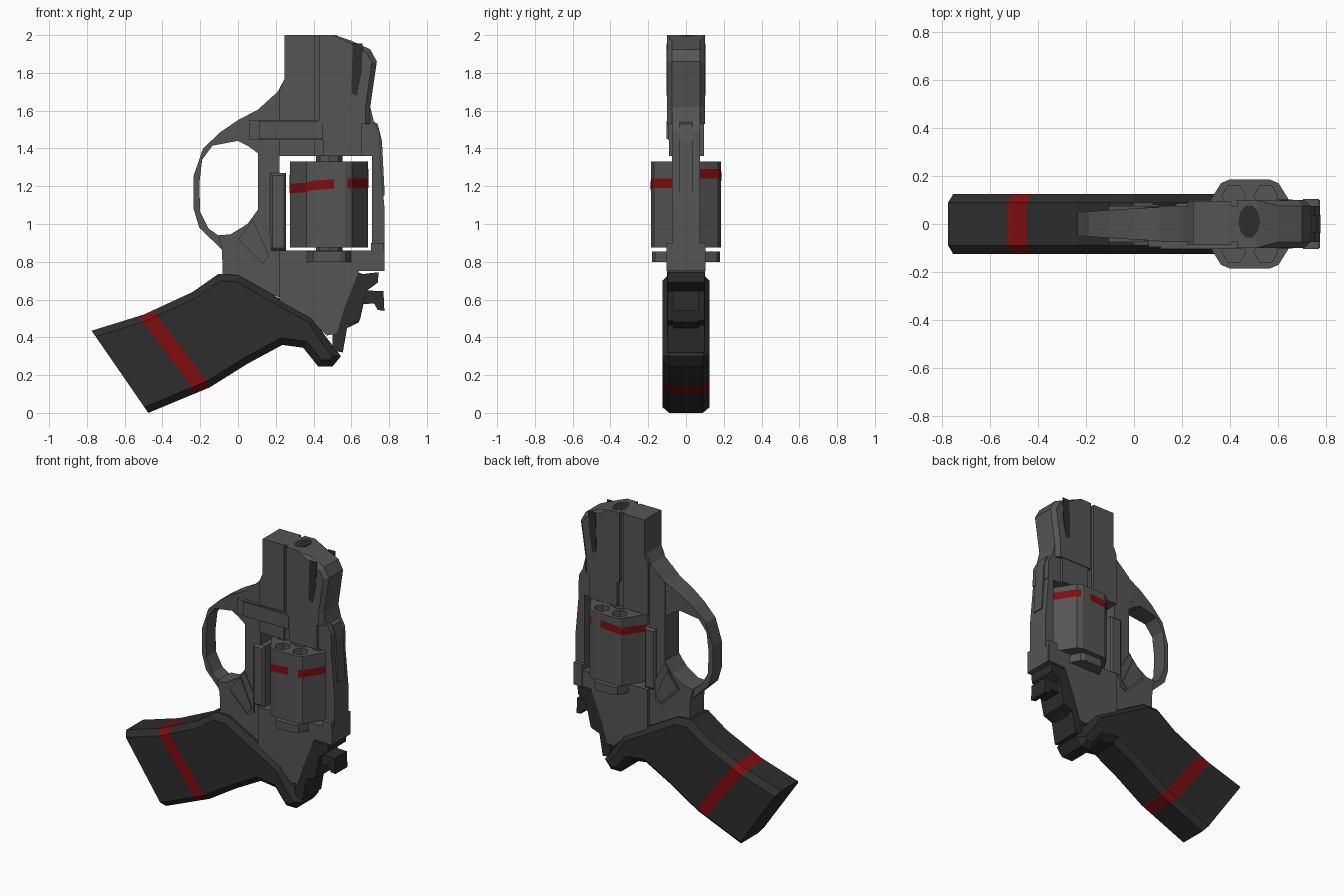
import bpy, bmesh, math
from mathutils import Vector


def material(name, col):
    m = bpy.data.materials.new(name)
    m.diffuse_color = (*col, 1)
    return m


GREY = material("gunmetal grey", (0.09, 0.09, 0.09))
BLACK = material("soft black", (0.026, 0.026, 0.026))
RED = material("dark red", (0.21, 0.004, 0.005))


def finish(bm, name, *mats):
    bmesh.ops.recalc_face_normals(bm, faces=bm.faces[:])
    me = bpy.data.meshes.new(name)
    bm.to_mesh(me)
    bm.free()
    ob = bpy.data.objects.new(name, me)
    bpy.context.collection.objects.link(ob)
    for m in mats:
        me.materials.append(m)
    return ob


def prism_bm(pts, y0, y1, bevel=0, pick=lambda a, b: True):
    """Extrude an x-z outline from y0 to y1, chamfering chosen rim edges."""
    bm = bmesh.new()
    a = [bm.verts.new((x, y0, z)) for x, z in pts]
    b = [bm.verts.new((x, y1, z)) for x, z in pts]
    bm.faces.new(a)
    bm.faces.new(b[::-1])
    n = len(pts)
    for i in range(n):
        j = (i + 1) % n
        bm.faces.new((a[i], b[i], b[j], a[j]))
    if bevel:
        bmesh.ops.recalc_face_normals(bm, faces=bm.faces[:])
        es = [e for e in bm.edges if abs(e.verts[0].co.y - e.verts[1].co.y) < 1e-5
              and pick(e.verts[0].co, e.verts[1].co)]
        bmesh.ops.bevel(bm, geom=es, offset=bevel, segments=1, affect='EDGES')
    return bm


def prism(name, pts, y0, y1, mat=GREY, bevel=0, pick=lambda a, b: True):
    return finish(prism_bm(pts, y0, y1, bevel, pick), name, mat)


def rect(x0, x1, z0, z1):
    return [(x0, z0), (x1, z0), (x1, z1), (x0, z1)]


def column(name, pts, z0, z1, mat=GREY):
    """Extrude an x-y outline upward."""
    bm = bmesh.new()
    f = bm.faces.new([bm.verts.new((x, y, z0)) for x, y in pts])
    r = bmesh.ops.extrude_face_region(bm, geom=[f])
    for v in r["geom"]:
        if isinstance(v, bmesh.types.BMVert):
            v.co.z = z1
    return finish(bm, name, mat)


# Barrel: core with two raised sides leaving a groove between them
prism("barrel_core", [(0.245, 2.0), (0.51, 2.0), (0.60, 1.97), (0.70, 1.925), (0.735, 1.86),
      (0.70, 1.62), (0.72, 1.54), (0.75, 1.485), (0.755, 1.36), (0.105, 1.36), (0.105, 1.605),
      (0.21, 1.70), (0.245, 1.765)], -0.075, 0.075)
prism("barrel_lug", [(0.245, 2.0), (0.405, 2.0), (0.405, 1.36), (0.22, 1.36), (0.22, 1.71),
      (0.245, 1.765)], -0.085, 0.095)
prism("barrel_side", [(0.43, 2.0), (0.51, 2.0), (0.60, 1.97), (0.70, 1.925), (0.735, 1.86),
      (0.70, 1.62), (0.70, 1.53), (0.43, 1.53)], -0.1, 0.1, GREY, 0.025,
      lambda a, b: a.x > 0.55 and b.x > 0.55)
prism("barrel_hinge_plate", rect(0.06, 0.655, 1.445, 1.55), -0.096, 0.07)
prism("hinge_cover", rect(0.11, 0.45, 1.45, 1.545), -0.104, -0.09)
prism("barrel_rear_plate", rect(0.45, 0.655, 1.36, 1.55), -0.09, 0.095)
for s, side in ((-1, "front"), (1, "back")):
    prism("barrel_slit_" + side, [(0.607, 1.955), (0.66, 1.955), (0.655, 1.81), (0.63, 1.68),
          (0.60, 1.69)], s * 0.098, s * 0.103, BLACK)
column("muzzle_bore", [(0.48 + 0.045 * math.cos(i * math.pi / 5), 0.01 + 0.07 * math.sin(i * math.pi / 5))
       for i in range(10)], 1.996, 2.001, BLACK)

# Top strap with sighting rib
prism("top_strap", [(0.71, 1.37), (0.75, 1.37), (0.775, 1.09), (0.775, 0.84), (0.71, 0.84)],
      -0.075, 0.075)
prism("sight_rib", [(0.70, 1.55), (0.74, 1.53), (0.762, 1.44), (0.777, 1.15), (0.74, 1.15)],
      -0.038, 0.038)

# Frame around and below the window
prism("frame_bridge", [(0.105, 1.37), (0.22, 1.37), (0.22, 1.27), (0.255, 1.27), (0.255, 0.60),
      (0.0, 0.69), (-0.08, 0.70), (-0.085, 0.865), (-0.105, 0.94), (-0.04, 0.945), (0.05, 1.0),
      (0.105, 1.075)], -0.075, 0.075)
prism("frame_hinge_post", rect(0.17, 0.255, 0.86, 1.27), -0.088, 0.088, GREY, 0.012)
prism("rear_frame", [(0.22, 0.86), (0.775, 0.86), (0.775, 0.75), (0.64, 0.75), (0.565, 0.56),
      (0.52, 0.42), (0.47, 0.41), (0.40, 0.48), (0.22, 0.58)], -0.1, 0.1)
prism("rear_frame_ledge", rect(0.705, 0.772, 0.75, 0.90), -0.104, 0.104)

# Trigger guard, narrower toward its outer end
guard = prism("trigger_guard", [(0.22, 1.70), (0.105, 1.605), (0, 1.55), (-0.095, 1.485),
      (-0.185, 1.40), (-0.235, 1.255), (-0.235, 1.08), (-0.205, 0.98), (-0.085, 0.865),
      (-0.04, 0.945), (-0.105, 0.94), (-0.155, 0.975), (-0.20, 1.065), (-0.205, 1.21),
      (-0.19, 1.34), (-0.135, 1.415), (0, 1.44), (0.05, 1.415), (0.105, 1.375), (0.22, 1.375)],
      -0.07, 0.07)
for v in guard.data.vertices:
    v.co.y *= min(1, 0.93 + v.co.x)
prism("trigger", [(0.105, 1.06), (0.175, 0.93), (0.175, 0.80), (0.13, 0.775), (-0.01, 0.91),
      (0.05, 0.985)], -0.082, 0.082)
prism("trigger_web", [(0.08, 1.02), (0.165, 0.83), (0.13, 0.79), (0.0, 0.92)], -0.09, 0.09)

# Six-sided cylinder with chambers
CX = 0.4825
quarter = [(0.207, 0.03), (0.12, 0.17), (0.085, 0.185)]
half = quarter + [(-x, y) for x, y in quarter[::-1]]
outline = half + [(-x, -y) for x, y in half]
drum = column("cylinder", [(CX + x, y) for x, y in outline], 0.875, 1.33)
for i in range(6):
    a = i * math.pi / 3
    px, py = CX + 0.133 * math.cos(a), 0.133 * math.sin(a)
    cut = column("chamber_cutter_%d" % i, [(px + 0.05 * math.cos(k * math.pi / 3),
                 py + 0.05 * math.sin(k * math.pi / 3)) for k in range(6)], 1.12, 1.4)
    cut.hide_render = True
    cut.hide_viewport = True
    cut.display_type = 'WIRE'
    m = drum.modifiers.new("chamber", 'BOOLEAN')
    m.object = cut
    m.solver = 'EXACT'
column("cylinder_axle", [(CX + 0.07 * math.cos(k * math.pi / 4), 0.07 * math.sin(k * math.pi / 4))
       for k in range(8)], 0.84, 1.37)
column("recoil_plate", [(CX + 0.72 * x, 0.97 * y) for x, y in outline], 0.80, 0.855)


# Red painted bands on the cylinder sides
def band(name, path, s, dz):
    bm = bmesh.new()
    cols = [[bm.verts.new((CX + x * 1.012, s * (y + 0.003), z + dz + h)) for h in (0, 0.05)]
            for x, y, z in path]
    for a, b in zip(cols, cols[1:]):
        bm.faces.new((a[0], b[0], b[1], a[1]))
    finish(bm, name, RED)


for s, side, dz in ((-1, "front", 0), (1, "back", 0.05)):
    band("cylinder_band_long_" + side, [(-0.207, 0.03, 1.163), (-0.12, 0.17, 1.168),
         (-0.085, 0.185, 1.18), (0.025, 0.185, 1.187)], s, dz)
    band("cylinder_band_short_" + side, [(0.096, 0.181, 1.19), (0.12, 0.17, 1.19),
         (0.207, 0.03, 1.19)], s, dz)

# Chamfered grip with a red band cut across it
bm = prism_bm([(-0.775, 0.435), (-0.50, 0.52), (-0.24, 0.64), (-0.105, 0.735), (0, 0.73),
     (0.275, 0.575), (0.40, 0.505), (0.46, 0.41), (0.545, 0.30), (0.50, 0.245), (0.425, 0.245),
     (0.345, 0.345), (0.235, 0.36), (0.05, 0.26), (-0.15, 0.135), (-0.475, 0.0)], -0.125, 0.125,
     0.036, lambda a, b: not (max(a.x, b.x) < -0.46 and abs(a.z - b.z) > 0.3))
n = Vector((0.797, 0, 0.603))
for d in (-0.112, -0.03):
    bmesh.ops.bisect_plane(bm, geom=bm.verts[:] + bm.edges[:] + bm.faces[:], plane_co=n * d, plane_no=n)
for f in bm.faces:
    ds = [n.dot(v.co) for v in f.verts]
    f.material_index = int(min(ds) > -0.114 and max(ds) < -0.028)
finish(bm, "grip", BLACK, RED)

# Hammer and its housing
prism("hammer_housing", [(0.60, 0.76), (0.66, 0.735), (0.745, 0.745), (0.74, 0.69), (0.68, 0.645),
      (0.645, 0.49), (0.58, 0.465), (0.555, 0.32), (0.50, 0.33), (0.50, 0.43), (0.525, 0.43),
      (0.56, 0.55)], -0.098, 0.098, BLACK)
prism("hammer_spur", [(0.60, 0.65), (0.77, 0.645), (0.775, 0.54), (0.74, 0.545), (0.72, 0.58),
      (0.66, 0.575), (0.64, 0.48), (0.58, 0.45)], -0.065, 0.065, BLACK)
